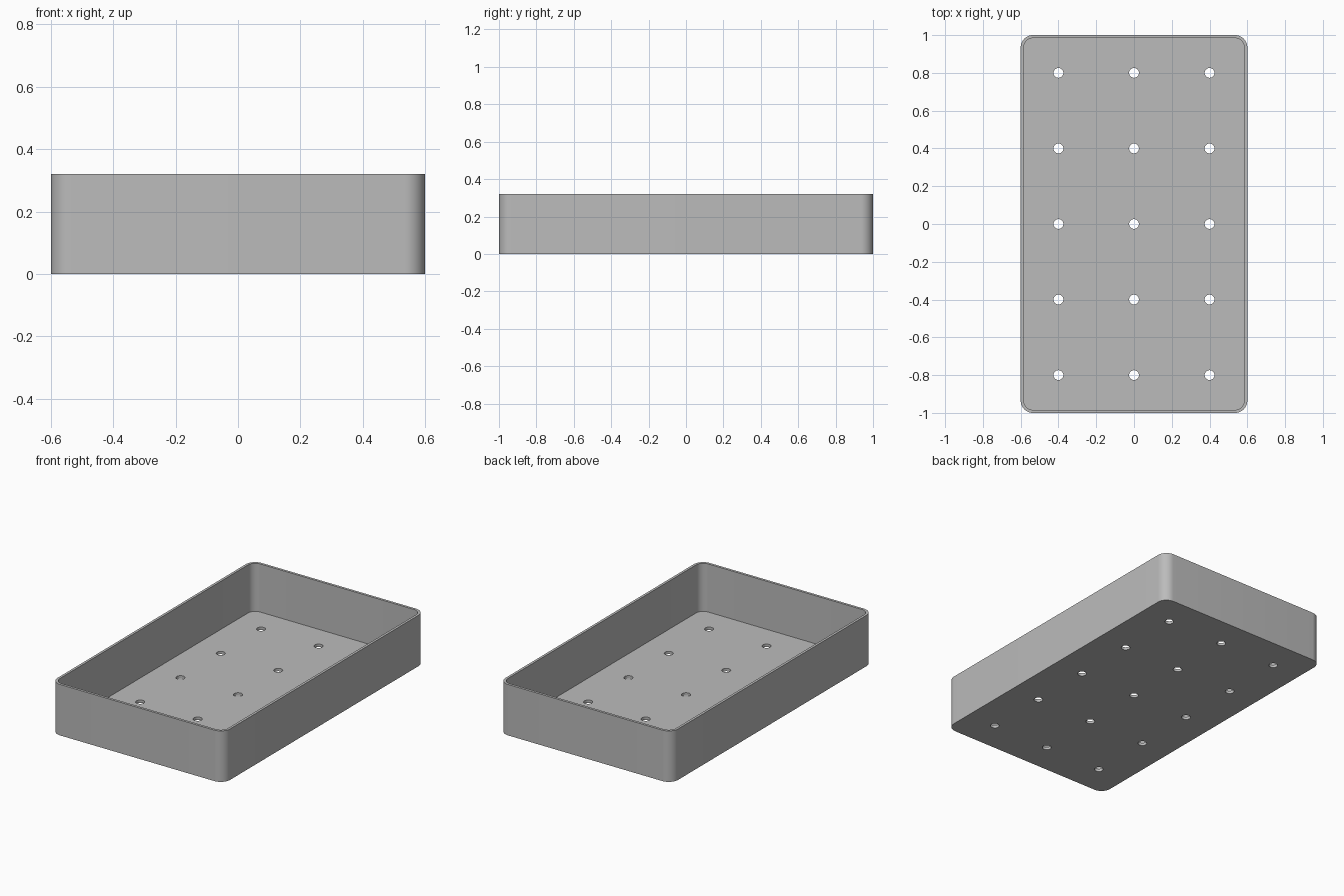
import bpy
import bmesh
from math import radians
from mathutils import Matrix

if "Cube" in bpy.data.objects:
    bpy.data.objects.remove(bpy.data.objects["Cube"], do_unlink=True)

WIDTH, LENGTH, HEIGHT = 1.2, 2.0, 0.32
WALL, FLOOR, CORNER = 0.016, 0.018, 0.065
HOLE_RADIUS, SPACING = 0.026, 0.4


def make_object(name, bm):
    bmesh.ops.recalc_face_normals(bm, faces=bm.faces)
    mesh = bpy.data.meshes.new(name)
    bm.to_mesh(mesh)
    bm.free()
    obj = bpy.data.objects.new(name, mesh)
    bpy.context.collection.objects.link(obj)
    return obj


def rounded_box(name, width, length, bottom, top, radius):
    """Box whose four upright edges are rounded."""
    bm = bmesh.new()
    bmesh.ops.create_cube(bm, size=1)
    bmesh.ops.scale(bm, vec=(width, length, top - bottom), verts=bm.verts)
    bmesh.ops.translate(bm, vec=(0, 0, (top + bottom) / 2), verts=bm.verts)
    upright = [e for e in bm.edges
               if abs(e.verts[0].co.z - e.verts[1].co.z) > 0.01]
    bmesh.ops.bevel(bm, geom=upright, offset=radius, segments=12,
                    profile=0.5, affect='EDGES')
    return make_object(name, bm)


def cut(target, cutter):
    mod = target.modifiers.new(cutter.name, 'BOOLEAN')
    mod.operation = 'DIFFERENCE'
    mod.solver = 'EXACT'
    mod.object = cutter
    bpy.context.view_layer.objects.active = target
    bpy.ops.object.modifier_apply(modifier=mod.name)
    bpy.data.objects.remove(cutter, do_unlink=True)


# Outer body and hollow interior
tray = rounded_box("tray", WIDTH, LENGTH, 0, HEIGHT, CORNER)
hollow = rounded_box("hollow_cutter", WIDTH - 2 * WALL, LENGTH - 2 * WALL,
                     FLOOR, HEIGHT + 0.1, CORNER - WALL)
cut(tray, hollow)

# Grid of drain holes through the floor
bm = bmesh.new()
for column in range(-1, 2):
    for row in range(-2, 3):
        bmesh.ops.create_cone(
            bm, cap_ends=True, segments=32, radius1=HOLE_RADIUS,
            radius2=HOLE_RADIUS, depth=0.1,
            matrix=Matrix.Translation((column * SPACING, row * SPACING, 0)))
cut(tray, make_object("drain_hole_cutter", bm))

# Single grey material
grey = bpy.data.materials.new("plain grey")
grey.use_nodes = True
colour = (0.5, 0.5, 0.5, 1)
grey.diffuse_color = colour
grey.node_tree.nodes["Principled BSDF"].inputs["Base Color"].default_value = colour
tray.data.materials.clear()
tray.data.materials.append(grey)

# Smooth round corners and holes, crisp rims
bpy.ops.object.select_all(action='DESELECT')
tray.select_set(True)
bpy.context.view_layer.objects.active = tray
bpy.ops.object.shade_smooth_by_angle(angle=radians(30))
